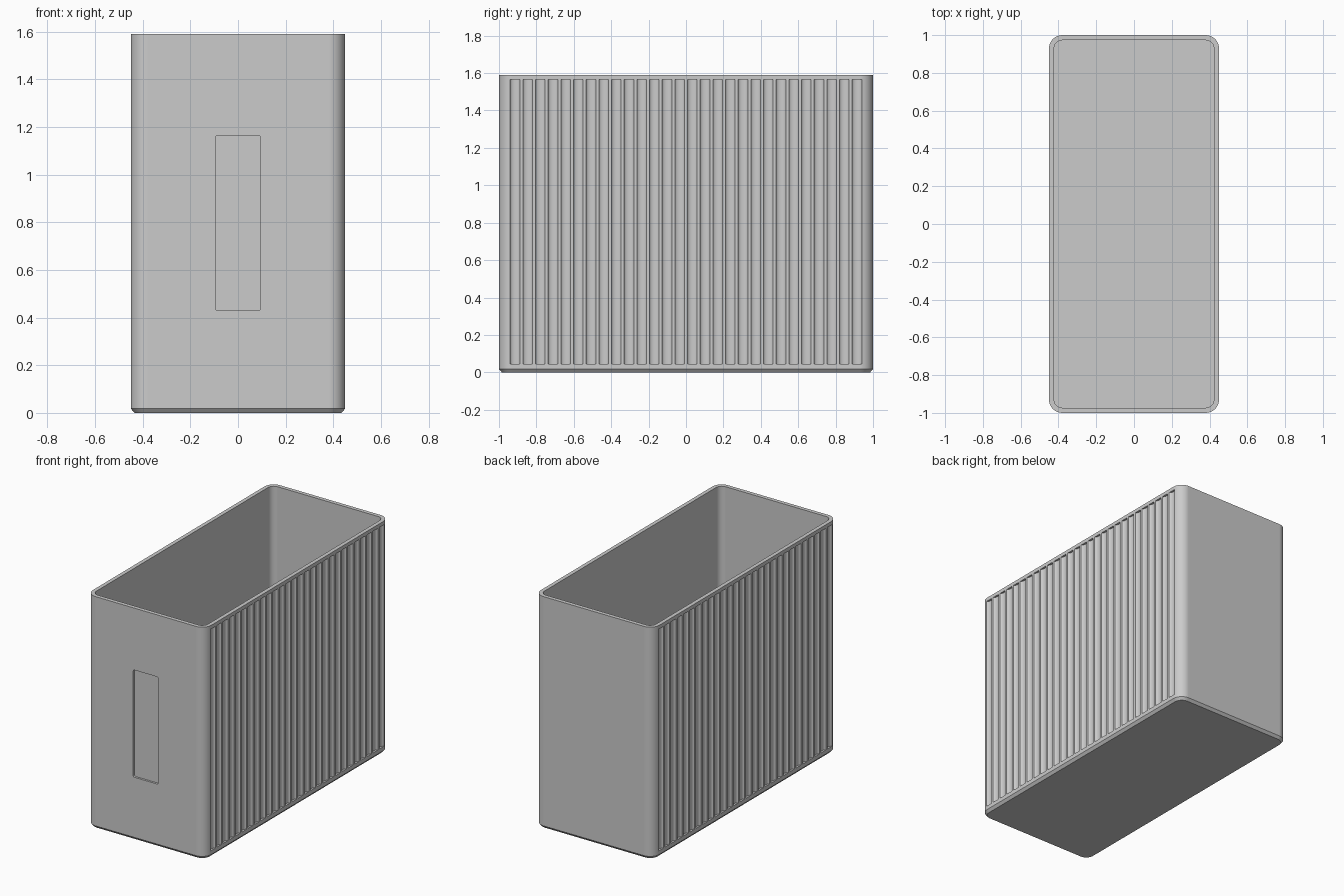
import bpy, bmesh, math
from mathutils import Vector

cube = bpy.data.objects.get("Cube")
if cube:
    bpy.data.objects.remove(cube, do_unlink=True)

HX, HY, HEIGHT = 0.45, 1.0, 1.59
WALL, RADIUS, CHAMFER = 0.027, 0.07, 0.015
FLUTES, PITCH, FLUTE_W, FLUTE_D = 28, 0.0677, 0.052, 0.014
FLUTE_LOW, FLUTE_HIGH = 0.045, 1.565

grey = bpy.data.materials.new("light grey plastic")
grey.use_nodes = True
grey.diffuse_color = (0.6, 0.6, 0.6, 1)
grey.node_tree.nodes["Principled BSDF"].inputs["Base Color"].default_value = (0.6, 0.6, 0.6, 1)


def rounded_rect(hx, hy, r, steps=8):
    """Outline of a rounded rectangle, counter-clockwise."""
    pts = []
    for q, (sx, sy) in enumerate([(1, 1), (-1, 1), (-1, -1), (1, -1)]):
        for i in range(steps + 1):
            a = math.pi / 2 * (q + i / steps)
            pts.append((sx * (hx - r) + r * math.cos(a), sy * (hy - r) + r * math.sin(a)))
    return pts


def loft(bm, rings):
    """Join equal-sized rings of points and cap both ends."""
    loops = [[bm.verts.new(p) for p in ring] for ring in rings]
    for a, b in zip(loops, loops[1:]):
        for i in range(len(a)):
            j = (i + 1) % len(a)
            bm.faces.new((a[i], a[j], b[j], b[i]))
    bm.faces.new(loops[0][::-1])
    bm.faces.new(loops[-1])


def make_object(name, bm):
    bmesh.ops.recalc_face_normals(bm, faces=bm.faces)
    mesh = bpy.data.meshes.new(name)
    bm.to_mesh(mesh)
    bm.free()
    obj = bpy.data.objects.new(name, mesh)
    bpy.context.collection.objects.link(obj)
    mesh.materials.append(grey)
    return obj


# Open bin: chamfered foot, outer wall, rim, inner wall, floor
bm = bmesh.new()
levels = [(CHAMFER, 0), (0, 0.018), (0, HEIGHT), (WALL, HEIGHT), (WALL, 0.03)]
loft(bm, [[(x, y, z) for x, y in rounded_rect(HX - d, HY - d, RADIUS - d)] for d, z in levels])
body = make_object("bin_body", bm)

# Cutters: vertical flutes on both long sides
bm = bmesh.new()
for side in (-1, 1):
    for n in range(FLUTES):
        yc = (n - (FLUTES - 1) / 2) * PITCH
        half = FLUTE_W / 2
        profile = [(HX + 0.01, yc + half)]
        for i in range(11):
            t = math.pi * i / 10
            profile.append((HX - FLUTE_D * math.sin(t), yc + half * math.cos(t)))
        profile.append((HX + 0.01, yc - half))
        loft(bm, [[(side * x, y, z) for x, y in profile] for z in (FLUTE_LOW, FLUTE_HIGH)])

# Cutter: label recess in the front
panel = rounded_rect(0.095, 0.3675, 0.01, 4)
loft(bm, [[(x, y, z + 0.7975) for x, z in panel] for y in (-HY - 0.02, -HY + 0.014)])
cutter = make_object("groove_cutter", bm)
cutter.hide_render = True

# Cut, then keep the result as plain mesh
cut = body.modifiers.new("grooves", "BOOLEAN")
cut.operation = "DIFFERENCE"
cut.solver = "EXACT"
cut.object = cutter
bpy.context.view_layer.update()
result = bpy.data.meshes.new_from_object(body.evaluated_get(bpy.context.evaluated_depsgraph_get()))
body.modifiers.clear()
body.data = result
bpy.data.objects.remove(cutter, do_unlink=True)
result.materials.clear()
result.materials.append(grey)
for face in result.polygons:
    face.material_index = 0

# Smooth the rounded corners and flutes, keep the flats flat
bpy.ops.object.select_all(action="DESELECT")
body.select_set(True)
bpy.context.view_layer.objects.active = body
bpy.ops.object.shade_smooth_by_angle(angle=math.radians(33))
weighted = body.modifiers.new("flat_walls", "WEIGHTED_NORMAL")
weighted.keep_sharp = True
